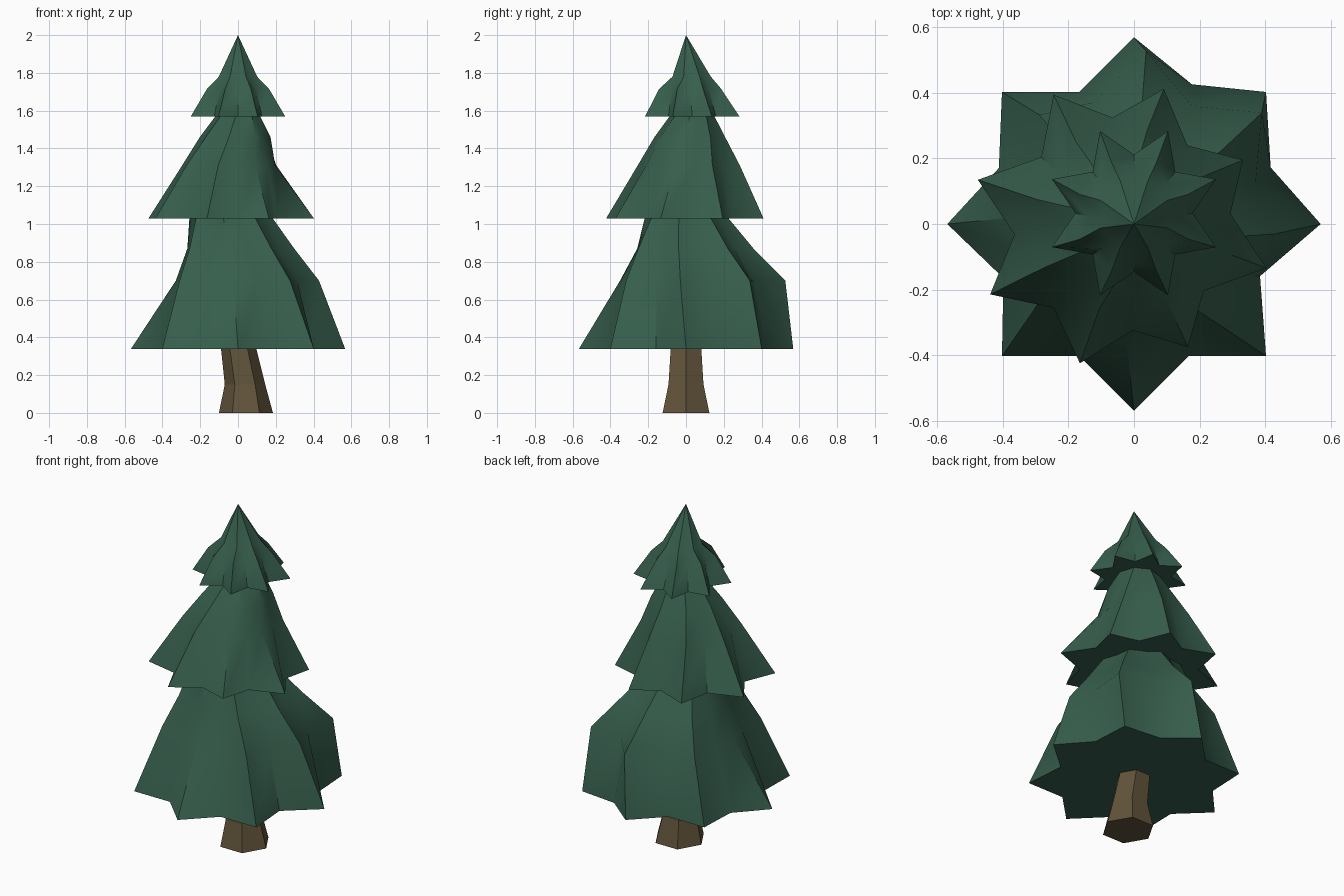
import bpy, bmesh
from math import radians, cos, sin

if "Cube" in bpy.data.objects:
    bpy.data.objects.remove(bpy.data.objects["Cube"])


def material(name, rgb):
    m = bpy.data.materials.new(name)
    m.diffuse_color = (*rgb, 1)
    m.use_nodes = True
    m.node_tree.nodes["Principled BSDF"].inputs["Base Color"].default_value = m.diffuse_color
    return m


green = material("needles", (0.037, 0.112, 0.073))
brown = material("bark", (0.12, 0.087, 0.043))


def star(cx, cy, z, turn, tips, valleys):
    """Ring of 16 points: eight tips with a valley after each one."""
    tips = tips if isinstance(tips, list) else [tips] * 8
    valleys = valleys if isinstance(valleys, list) else [valleys] * 8
    pts = []
    for i in range(8):
        for r, a in ((tips[i], turn + 45 * i), (valleys[i], turn + 45 * i + 22.5)):
            pts.append((cx + r * cos(radians(a)), cy + r * sin(radians(a)), z))
    return pts


def hexagon(cx, z, r):
    return [(cx + r * cos(radians(60 * i)), r * sin(radians(60 * i)), z) for i in range(6)]


def loft(name, rings, mat, apex=None, angle=0):
    """Skin a stack of rings, closing the top with a cap or a point."""
    bm = bmesh.new()
    loops = [[bm.verts.new(p) for p in ring] for ring in rings]
    n = len(loops[0])
    bm.faces.new(loops[0][::-1])
    for a, b in zip(loops, loops[1:]):
        for i in range(n):
            j = (i + 1) % n
            bm.faces.new((a[i], a[j], b[j], b[i]))
    if apex:
        tip = bm.verts.new(apex)
        for i in range(n):
            bm.faces.new((loops[-1][i], loops[-1][(i + 1) % n], tip))
    else:
        bm.faces.new(loops[-1])
    mesh = bpy.data.meshes.new(name)
    bm.to_mesh(mesh)
    bm.free()
    mesh.materials.append(mat)
    ob = bpy.data.objects.new(name, mesh)
    bpy.context.collection.objects.link(ob)
    if angle:
        bpy.ops.object.select_all(action='DESELECT')
        ob.select_set(True)
        bpy.context.view_layer.objects.active = ob
        bpy.ops.object.shade_smooth_by_angle(angle=radians(angle))
    return ob


# Bent six-sided trunk
loft("trunk", [hexagon(0.042, 0, 0.143), hexagon(0.037, 0.15, 0.107),
               hexagon(0, 0.36, 0.092)], brown)

# Lower skirt, bulging toward the back right
loft("lower_branches", [
    star(0, 0, 0.337, 0, 0.568, [0.45, 0.46, 0.435, 0.445, 0.43, 0.435, 0.435, 0.415]),
    star(0, 0, 0.70, -4, [0.43, 0.515, 0.527, 0.44, 0.33, 0.41, 0.35, 0.42],
         [0.39, 0.40, 0.39, 0.34, 0.315, 0.34, 0.33, 0.35]),
    star(-0.02, 0, 0.87, -7, [0.32, 0.36, 0.36, 0.31, 0.25, 0.30, 0.26, 0.32],
         [0.28, 0.295, 0.29, 0.26, 0.235, 0.25, 0.25, 0.265]),
    star(-0.04, 0, 1.04, -10, 0.22, 0.195)], green, angle=40)

# Middle skirt, each tip a little different
loft("middle_branches", [
    star(-0.035, 0, 1.028, -17, [0.458, 0.415, 0.43, 0.446, 0.46, 0.456, 0.443, 0.424],
         [0.33, 0.31, 0.325, 0.32, 0.33, 0.33, 0.325, 0.32]),
    star(-0.035, 0.005, 1.31, -15, [0.24, 0.27, 0.29, 0.285, 0.27, 0.275, 0.27, 0.25], 0.24),
    star(-0.015, 0.02, 1.46, -10, 0.19, 0.17),
    star(0, 0.033, 1.58, -5, 0.113, 0.103)], green, angle=40)

# Pointed crown
loft("crown", [
    star(0, 0.033, 1.57, 22.5, 0.27, 0.178),
    star(0, 0.022, 1.715, 22.5, 0.178, 0.138),
    star(0, 0.03, 1.78, 22.5, 0.11, 0.098)], green, apex=(0, 0, 2), angle=40)
